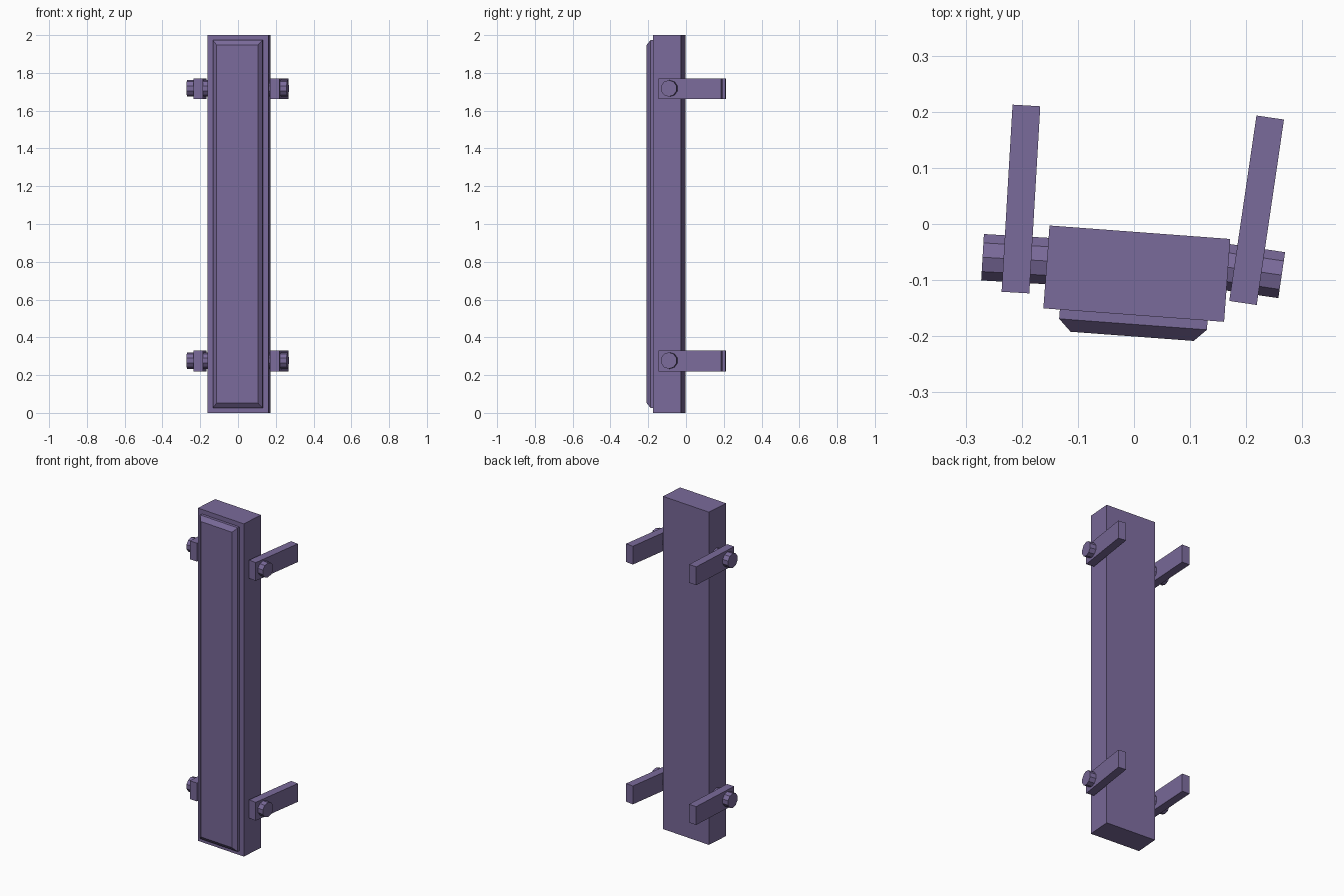
import bpy
import bmesh
import math
from mathutils import Matrix, Vector

if "Cube" in bpy.data.objects:
    bpy.data.objects.remove(bpy.data.objects["Cube"], do_unlink=True)

# Single flat colour
purple = bpy.data.materials.new("dusty purple")
purple.use_nodes = True
COLOUR = (0.195, 0.145, 0.325, 1)
purple.diffuse_color = COLOUR
purple.node_tree.nodes["Principled BSDF"].inputs["Base Color"].default_value = COLOUR


def finish(name, bm, location, turn):
    """Turn a mesh about z, place it and give it the colour."""
    bmesh.ops.recalc_face_normals(bm, faces=bm.faces)
    mesh = bpy.data.meshes.new(name)
    bm.to_mesh(mesh)
    bm.free()
    mesh.materials.append(purple)
    obj = bpy.data.objects.new(name, mesh)
    obj.location = location
    obj.rotation_euler.z = math.radians(turn)
    bpy.context.collection.objects.link(obj)
    return obj


def box(name, size, location, turn):
    bm = bmesh.new()
    bmesh.ops.create_cube(bm, size=1)
    bmesh.ops.scale(bm, vec=size, verts=bm.verts)
    return finish(name, bm, location, turn)


def bolt(name, radius, length, location, turn):
    """Ten-sided bolt lying along x, with a corner pointing up."""
    bm = bmesh.new()
    bmesh.ops.create_cone(bm, cap_ends=True, segments=10, radius1=radius,
                          radius2=radius, depth=length)
    top = max(bm.verts, key=lambda v: v.co.x).co
    spin = Matrix.Rotation(-math.atan2(top.y, top.x), 3, 'Z')
    bmesh.ops.rotate(bm, matrix=Matrix.Rotation(math.pi / 2, 3, 'Y') @ spin, verts=bm.verts)
    return finish(name, bm, location, turn)


# Main post
BODY_TURN = -4.26
CENTRE = Vector((0.005, -0.0885, 1))
box("post", (0.323, 0.148, 2), CENTRE, BODY_TURN)

# Raised front panel with a bevelled rim
bm = bmesh.new()
rings = []
for half_width, half_height, y in ((0.132, 0.973, -0.07), (0.132, 0.973, -0.0905), (0.11, 0.948, -0.112)):
    rings.append([bm.verts.new((sx * half_width, y, sz * half_height))
                  for sx, sz in ((-1, -1), (1, -1), (1, 1), (-1, 1))])
for a, b in zip(rings, rings[1:]):
    for i in range(4):
        j = (i + 1) % 4
        bm.faces.new((a[i], a[j], b[j], b[i]))
bm.faces.new(rings[0])
bm.faces.new(rings[-1])
finish("front_panel", bm, CENTRE, BODY_TURN)

# Bracket arms and bolts: side, arm centre, bolt centre, turn
SIDES = (
    ("right", (-0.2015, 0.0445), (-0.200, -0.0633), -3.35),
    ("left", (0.2185, 0.0245), (0.194, -0.081), -8.36),
)
for level, z in (("lower", 0.275), ("upper", 1.716)):
    for side, arm, pin, turn in SIDES:
        box(f"{level}_{side}_arm", (0.0495, 0.334, 0.11), (*arm, z), turn)
        bolt(f"{level}_{side}_bolt", 0.0435, 0.14, (*pin, z + 0.002), turn)
